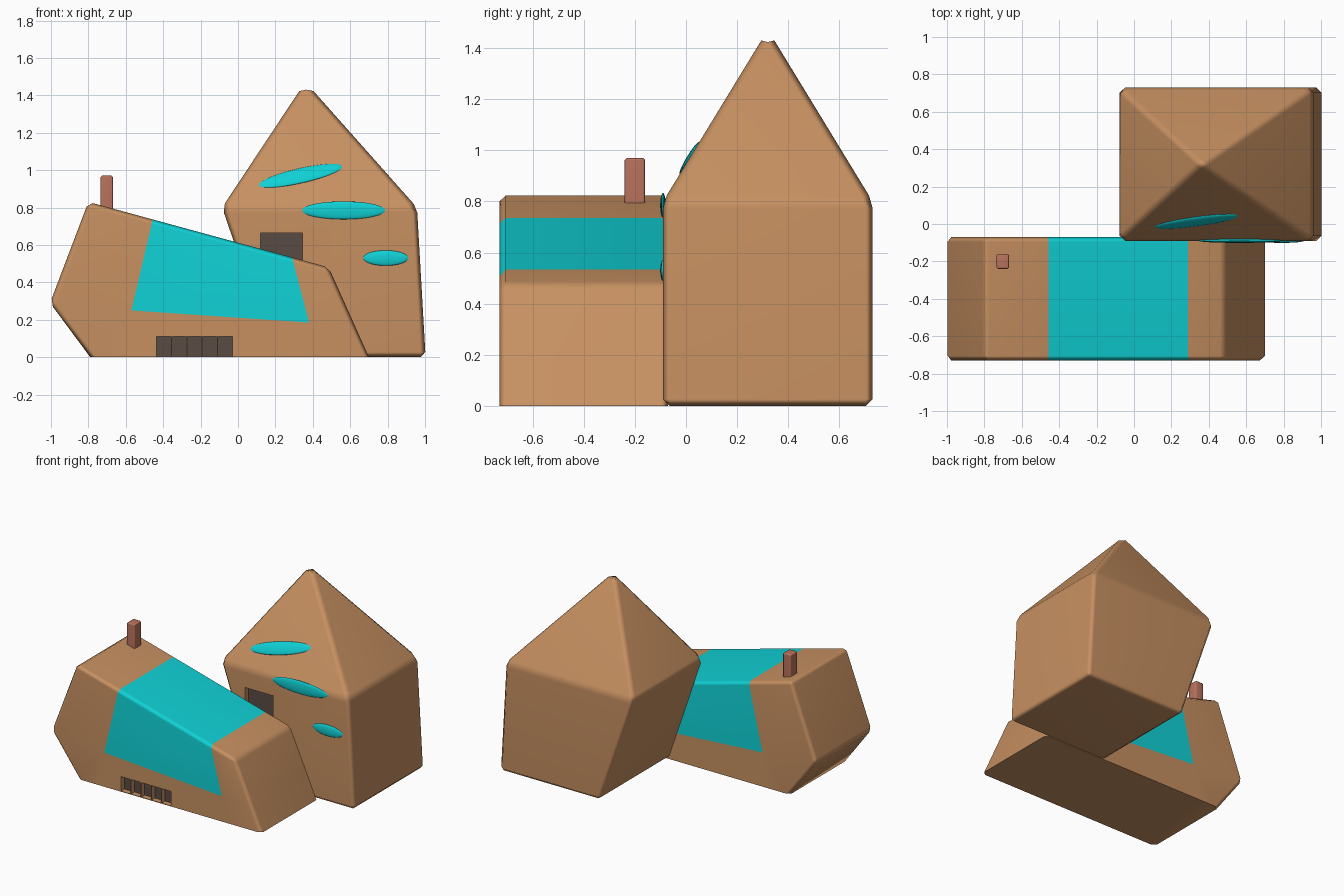
import bpy, bmesh, math
from mathutils import Vector, Matrix

if "Cube" in bpy.data.objects:
    bpy.data.objects.remove(bpy.data.objects["Cube"])


def material(name, rgb):
    m = bpy.data.materials.new(name)
    m.diffuse_color = (*rgb, 1)
    m.use_nodes = True
    m.node_tree.nodes["Principled BSDF"].inputs["Base Color"].default_value = m.diffuse_color
    return m


BROWN = material("tan brown", (0.57, 0.28, 0.12))
CYAN = material("cyan glass", (0.005, 0.64, 0.67))
DARK = material("dark grey", (0.10, 0.07, 0.06))
BRICK = material("brick red", (0.49, 0.17, 0.11))


def make_object(name, bm, mats):
    bmesh.ops.recalc_face_normals(bm, faces=bm.faces[:])
    me = bpy.data.meshes.new(name)
    bm.to_mesh(me)
    bm.free()
    for m in mats:
        me.materials.append(m)
    ob = bpy.data.objects.new(name, me)
    bpy.context.collection.objects.link(ob)
    return ob


def activate(ob):
    bpy.ops.object.select_all(action='DESELECT')
    ob.select_set(True)
    bpy.context.view_layer.objects.active = ob


def smooth(ob, angle=60, weighted=True):
    activate(ob)
    bpy.ops.object.shade_smooth_by_angle(angle=math.radians(angle))
    if weighted:
        mod = ob.modifiers.new("weighted normals", 'WEIGHTED_NORMAL')
        mod.keep_sharp = True


def add_box(bm, lo, hi):
    lo, hi = Vector(lo), Vector(hi)
    mat = Matrix.Translation((lo + hi) / 2) @ Matrix.Diagonal((*(hi - lo), 1))
    return bmesh.ops.create_cube(bm, size=1, matrix=mat)


def bevel(bm, edges, width):
    bmesh.ops.bevel(bm, geom=edges, offset=width, segments=1, profile=0.5,
                    affect='EDGES', clamp_overlap=True)


def recess(ob, boxes, back_y, dark_index):
    """Cut boxes into the front wall and darken the back of each recess."""
    bm = bmesh.new()
    for lo, hi in boxes:
        add_box(bm, lo, hi)
    cutter = make_object("recess_cutter", bm, [])
    cutter.hide_render = True
    mod = ob.modifiers.new("recess", 'BOOLEAN')
    mod.operation = 'DIFFERENCE'
    mod.solver = 'EXACT'
    mod.object = cutter
    activate(ob)
    bpy.ops.object.modifier_apply(modifier=mod.name)
    bpy.data.objects.remove(cutter)
    for p in ob.data.polygons:
        if abs(p.center.y - back_y) < 0.003 and p.normal.y < -0.9:
            p.material_index = dark_index


# Long front wing: side profile extruded in y, bevelled except at the ground
FRONT, BACK = -0.73, -0.07
profile = [(-0.79, 0), (-1.005, 0.29), (-0.80, 0.83), (0.485, 0.48), (0.70, 0)]
bm = bmesh.new()
face = bm.faces.new([bm.verts.new((x, FRONT, z)) for x, z in profile])
ext = bmesh.ops.extrude_face_region(bm, geom=[face])
bmesh.ops.translate(bm, vec=(0, BACK - FRONT, 0),
                    verts=[g for g in ext["geom"] if isinstance(g, bmesh.types.BMVert)])
bmesh.ops.recalc_face_normals(bm, faces=bm.faces[:])
bevel(bm, [e for e in bm.edges if max(v.co.z for v in e.verts) > 0.01], 0.025)

# Wrap-around glass band: three cuts along y, faces inside all of them are glass
cuts = [((-0.57, 0.25), (-0.455, 0.74)),
        ((0.38, 0.185), (-0.57, 0.25)),
        ((0.29, 0.53), (0.38, 0.185))]
planes = []
for (x0, z0), (x1, z1) in cuts:
    co, no = Vector((x0, 0, z0)), Vector((z1 - z0, 0, x0 - x1)).normalized()
    planes.append((co, no))
    bmesh.ops.bisect_plane(bm, geom=bm.verts[:] + bm.edges[:] + bm.faces[:],
                           plane_co=co, plane_no=no)
for f in bm.faces:
    c = f.calc_center_median()
    if all((c - co).dot(no) > 0 for co, no in planes):
        f.material_index = 1
wing = make_object("front_wing", bm, [BROWN, CYAN, DARK])

# Row of five low openings
depth = FRONT + 0.04
recess(wing, [((-0.435 + i * 0.082, FRONT - 0.1, 0.004),
               (-0.435 + i * 0.082 + 0.077, depth, 0.11)) for i in range(5)], depth, 2)
smooth(wing)

# Leaning tower with a pyramid roof
TF, TB, EAVE = -0.09, 0.73, 0.80
bm = bmesh.new()


def ring(x0, x1, z):
    return [bm.verts.new(p) for p in
            ((x0, TF, z), (x1, TF, z), (x1, TB, z), (x0, TB, z))]


base, eave = ring(0.19, 1.003, 0), ring(-0.085, 0.957, EAVE)
apex = bm.verts.new((0.36, 0.32, 1.472))
bm.faces.new(base[::-1])
for i in range(4):
    j = (i + 1) % 4
    bm.faces.new((base[i], base[j], eave[j], eave[i]))
    bm.faces.new((eave[i], eave[j], apex))
bmesh.ops.recalc_face_normals(bm, faces=bm.faces[:])
bevel(bm, bm.edges[:], 0.027)
tower = make_object("tower", bm, [BROWN, DARK])
recess(tower, [((0.12, TF - 0.1, 0.44), (0.345, TF + 0.04, 0.665))], TF + 0.04, 1)
smooth(tower)


# Slim oval windows on the tower front
def oval(name, centre, half_w, half_h, lean=0, turn=0):
    bm = bmesh.new()
    mat = (Matrix.Translation(centre) @ Matrix.Rotation(-math.radians(lean), 4, 'X')
           @ Matrix.Rotation(-math.radians(turn), 4, 'Y')
           @ Matrix.Diagonal((half_w, 0.011, half_h, 1))
           @ Matrix.Rotation(math.pi / 2, 4, 'X'))
    bmesh.ops.create_uvsphere(bm, u_segments=32, v_segments=12, radius=1, matrix=mat)
    smooth(make_object(name, bm, [CYAN]), weighted=False)


roof_lean = math.degrees(math.atan2(0.32 - TF, 1.472 - EAVE))
roof_y = TF + 0.17 * math.tan(math.radians(roof_lean))
oval("roof_window", (0.335, roof_y, 0.97), 0.23, 0.046, roof_lean, 15)
oval("eave_window", (0.565, TF, 0.785), 0.222, 0.048)
oval("wall_window", (0.79, TF, 0.53), 0.12, 0.041)

# Chimney
bm = bmesh.new()
add_box(bm, (-0.735, -0.24, 0.74), (-0.668, -0.16, 0.97))
bevel(bm, bm.edges[:], 0.008)
smooth(make_object("chimney", bm, [BRICK]))
